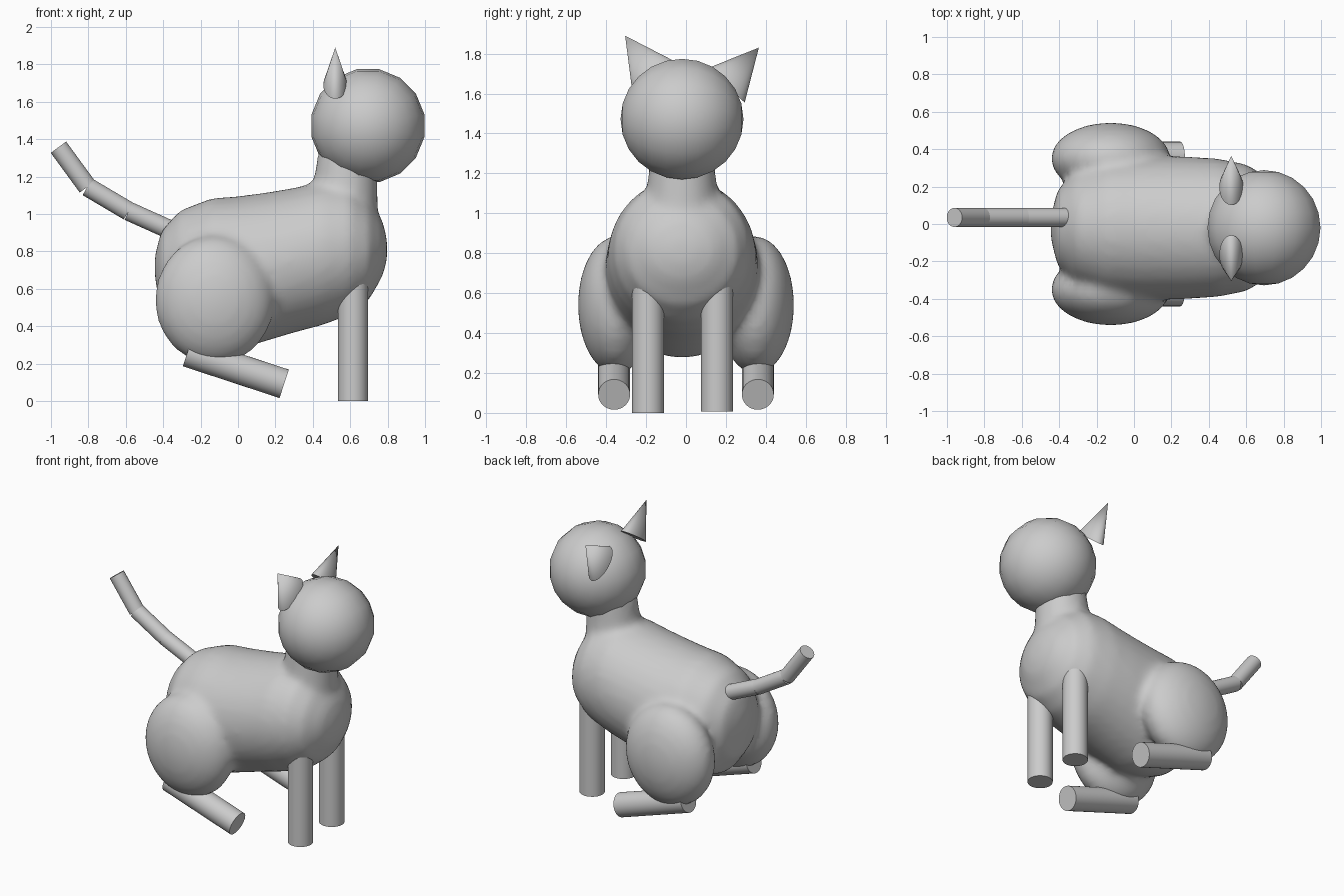
import bpy, bmesh, math
from mathutils import Vector, Matrix

if "Cube" in bpy.data.objects:
    bpy.data.objects.remove(bpy.data.objects["Cube"])


def finish(name, bm, angle=40):
    bmesh.ops.recalc_face_normals(bm, faces=bm.faces)
    mesh = bpy.data.meshes.new(name)
    bm.to_mesh(mesh)
    bm.free()
    ob = bpy.data.objects.new(name, mesh)
    bpy.context.collection.objects.link(ob)
    bpy.ops.object.select_all(action='DESELECT')
    bpy.context.view_layer.objects.active = ob
    ob.select_set(True)
    bpy.ops.object.shade_smooth_by_angle(angle=math.radians(angle))
    return ob


def add_cone(bm, a, b, r1, r2, squash=1.0):
    """Cone or cylinder from a to b in a plane of constant y or x; squash narrows it along x."""
    a, b = Vector(a), Vector(b)
    d = b - a
    m = (Matrix.Translation((a + b) / 2) @ Matrix.Diagonal((squash, 1, 1, 1))
         @ Vector((0, 0, 1)).rotation_difference(d).to_matrix().to_4x4())
    bmesh.ops.create_cone(bm, cap_ends=True, segments=32, radius1=r1, radius2=r2,
                          depth=d.length, matrix=m)


def rod(name, a, b, r):
    bm = bmesh.new()
    add_cone(bm, a, b, r, r)
    return finish(name, bm)


def add_ball(bm, centre, size):
    m = Matrix.Translation(centre) @ Matrix.Diagonal((*size, 1))
    bmesh.ops.create_uvsphere(bm, u_segments=32, v_segments=20, radius=1, matrix=m)


# Torso: elliptical sections along x as (x, top, bottom, half width)
sections = [(-0.445, 0.78, 0.66, 0.06), (-0.41, 0.91, 0.47, 0.2), (-0.31, 1.02, 0.33, 0.31),
            (-0.14, 1.085, 0.28, 0.38), (0.0, 1.095, 0.275, 0.39), (0.15, 1.115, 0.32, 0.385),
            (0.3, 1.14, 0.365, 0.38), (0.45, 1.175, 0.405, 0.37), (0.6, 1.165, 0.46, 0.34),
            (0.7, 1.08, 0.54, 0.28), (0.77, 0.97, 0.66, 0.17), (0.797, 0.87, 0.75, 0.07)]
N = 32
bm = bmesh.new()
rings = []
for x, top, bot, w in sections:
    ring = []
    for i in range(N):
        t = 2 * math.pi * i / N
        ring.append(bm.verts.new((x, -0.02 + w * math.cos(t),
                                  (top + bot) / 2 + (top - bot) / 2 * math.sin(t))))
    rings.append(ring)
for r, s in zip(rings, rings[1:]):
    for i in range(N):
        j = (i + 1) % N
        bm.faces.new((r[i], r[j], s[j], s[i]))
bm.faces.new(rings[0])
bm.faces.new(rings[-1])
# Haunches and neck, melted into the torso
for side in (-1, 1):
    add_ball(bm, (-0.125, side * 0.35, 0.54), (0.32, 0.192, 0.345))
add_cone(bm, (0.56, -0.02, 0.95), (0.59, -0.02, 1.36), 0.19, 0.155)
body = finish("body", bm, 180)
remesh = body.modifiers.new("melt", 'REMESH')
remesh.mode = 'VOXEL'
remesh.voxel_size = 0.025
remesh.use_smooth_shade = True
smooth = body.modifiers.new("soften", 'SMOOTH')
smooth.factor = 0.5
smooth.iterations = 8

# Head
bm = bmesh.new()
bmesh.ops.create_uvsphere(bm, u_segments=16, v_segments=12, radius=0.308,
                          matrix=Matrix.Translation((0.695, -0.02, 1.472))
                          @ Matrix.Rotation(math.pi / 2, 4, 'X')
                          @ Matrix.Rotation(math.pi / 16, 4, 'Z'))
finish("head", bm, 60)

# Ears: flattened cones
for name, base, tip in (("right_ear", (0.52, -0.165, 1.69), (0.52, -0.305, 1.89)),
                        ("left_ear", (0.52, 0.198, 1.64), (0.52, 0.365, 1.83))):
    bm = bmesh.new()
    add_cone(bm, base, tip, 0.128, 0, squash=0.5)
    finish(name, bm)

# Front legs
rod("right_front_leg", (0.615, -0.19, 0), (0.615, -0.19, 0.72), 0.08)
rod("left_front_leg", (0.615, 0.155, 0.008), (0.615, 0.155, 0.72), 0.08)

# Hind feet
for name, y in (("right_hind_foot", -0.36), ("left_hind_foot", 0.36)):
    rod(name, (-0.27, y, 0.262), (0.247, y, 0.092), 0.08)

# Tail: three straight rods
tail = [(-0.34, 0.035, 0.905), (-0.585, 0.035, 1.015), (-0.805, 0.035, 1.145), (-0.96, 0.035, 1.357)]
for k, (a, b) in enumerate(zip(tail, tail[1:])):
    rod(f"tail_{k + 1}", a, b, 0.051)
